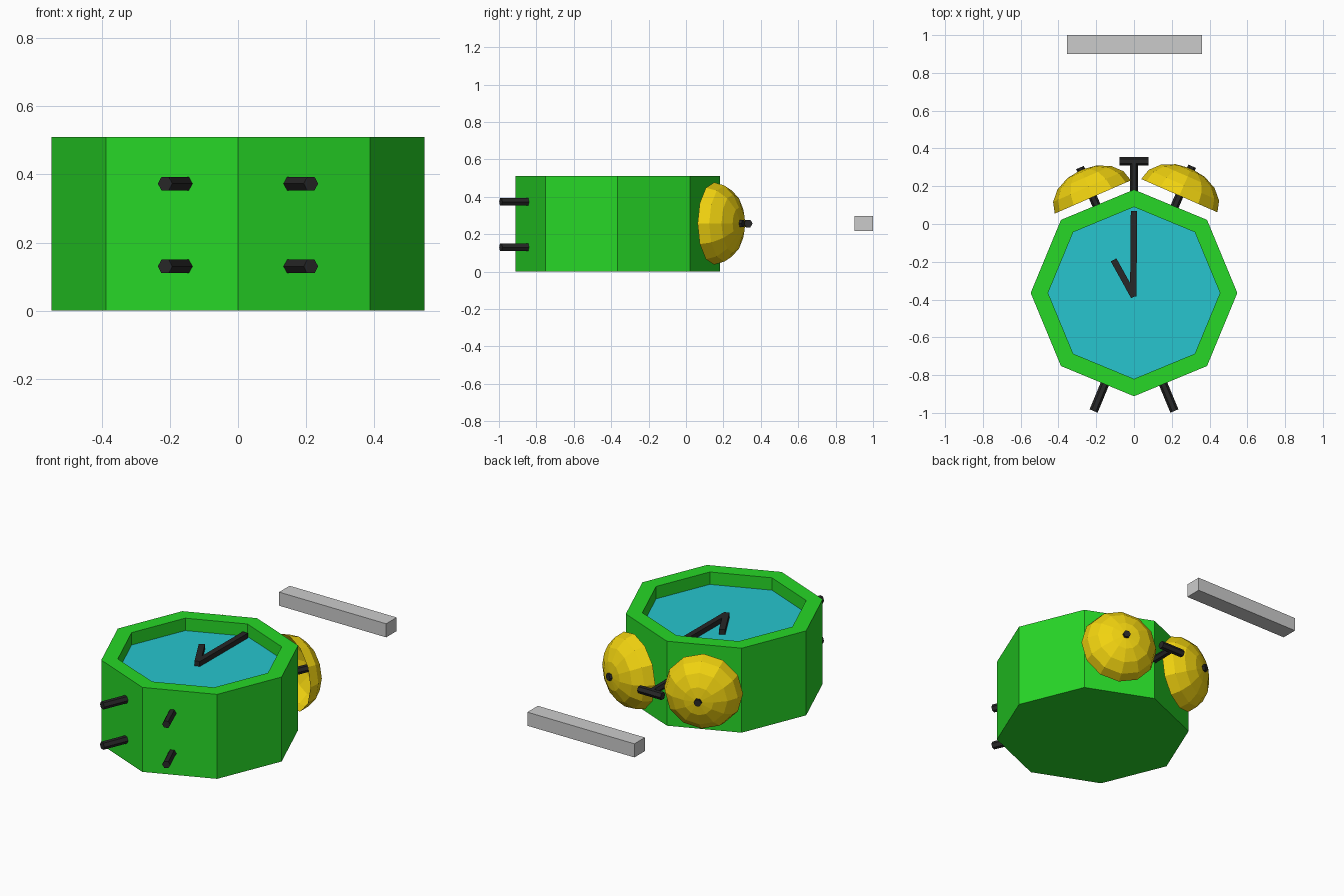
import bpy
import bmesh
from math import cos, sin, pi
from mathutils import Vector

if "Cube" in bpy.data.objects:
    bpy.data.objects.remove(bpy.data.objects["Cube"])


def material(name, rgb):
    m = bpy.data.materials.new(name)
    m.diffuse_color = (*rgb, 1)
    m.use_nodes = True
    m.node_tree.nodes["Principled BSDF"].inputs["Base Color"].default_value = m.diffuse_color
    return m


GREEN = material("green", (0.02, 0.68, 0.02))
TEAL = material("teal", (0.02, 0.56, 0.62))
YELLOW = material("yellow", (0.88, 0.65, 0.005))
BLACK = material("black", (0.02, 0.02, 0.02))


def lathe(name, profile, segs, origin, mat, axis=(0, 0, 1)):
    """Revolve (radius, height) points around an axis, with flat faces."""
    bm = bmesh.new()
    rings = [[bm.verts.new((r * cos(2 * pi * k / segs), r * sin(2 * pi * k / segs), h))
              for k in range(segs)] if r > 0 else [bm.verts.new((0, 0, h))] * segs
             for r, h in profile]
    for lo, hi in zip(rings, rings[1:]):
        for k in range(segs):
            n = (k + 1) % segs
            bm.faces.new(list(dict.fromkeys((lo[k], lo[n], hi[n], hi[k]))))
    me = bpy.data.meshes.new(name)
    bm.to_mesh(me)
    bm.free()
    me.materials.append(mat)
    ob = bpy.data.objects.new(name, me)
    bpy.context.collection.objects.link(ob)
    ob.location = origin
    ob.rotation_mode = 'QUATERNION'
    ob.rotation_quaternion = Vector(axis).to_track_quat('Z', 'Y')
    return ob


def rod(name, a, b, r, segs=6):
    a, b = Vector(a), Vector(b)
    h = (b - a).length
    return lathe(name, [(0, 0), (r, 0), (r, h), (0, h)], segs, a, BLACK, b - a)


def box(name, centre, size, mat=None, angle=0):
    bpy.ops.mesh.primitive_cube_add(size=1, location=centre, rotation=(0, 0, angle))
    ob = bpy.context.object
    ob.name = name
    ob.scale = size
    if mat:
        ob.data.materials.append(mat)
    return ob


def hand(name, a, b, width, z0, z1):
    a, b = Vector(a), Vector(b)
    d = b - a
    mid = (a + b) / 2
    angle = Vector((d.x, d.y, 0)).to_track_quat('X', 'Z').to_euler().z
    box(name, (mid.x, mid.y, (z0 + z1) / 2), (d.length, width, z1 - z0), BLACK, angle)


# Octagonal case with recessed dial
MID = (0, -0.365, 0)
R, RI, TOP, FLOOR = 0.547, 0.455, 0.51, 0.435
lathe("case", [(0, 0), (R, 0), (R, TOP), (RI, TOP), (RI, FLOOR)], 8, MID, GREEN)
lathe("dial", [(RI, FLOOR), (0, FLOOR)], 8, MID, TEAL)

# Hands
hand("minute_hand", (-0.004, -0.385), (0.0, 0.07), 0.034, 0.437, 0.467)
hand("hour_hand", (0.0, -0.385), (-0.108, -0.19), 0.034, 0.437, 0.467)

# Bells with their posts
HZ = 0.257
for side, x, y in (("left", -0.218, 0.143), ("right", 0.24, 0.15)):
    axis = Vector((-0.4 if x < 0 else 0.4, 0.917, 0)).normalized()
    centre = Vector((x, y, HZ))
    dome = [(0.22 * cos(i * pi / 8), 0.157 * sin(i * pi / 8)) for i in range(4)] + [(0, 0.157)]
    lathe(side + "_bell", dome, 12, centre, YELLOW, axis)
    rod(side + "_bell_post", centre - axis * 0.12, centre + axis * 0.17, 0.022)

# Hammer
rod("hammer_stem", (0, 0.12, HZ), (0, 0.33, HZ), 0.021)
rod("hammer_head", (-0.078, 0.333, HZ), (0.078, 0.333, HZ), 0.023)

# Four feet
for side, s in (("left", -1), ("right", 1)):
    for level, z in (("lower", 0.13), ("upper", 0.373)):
        rod(f"{side}_{level}_foot", (s * 0.135, -0.8, z), (s * 0.214, -0.99, z), 0.023)

# Loose bar behind the clock
box("handle_bar", (0.002, 0.95, 0.257), (0.715, 0.1, 0.082))
